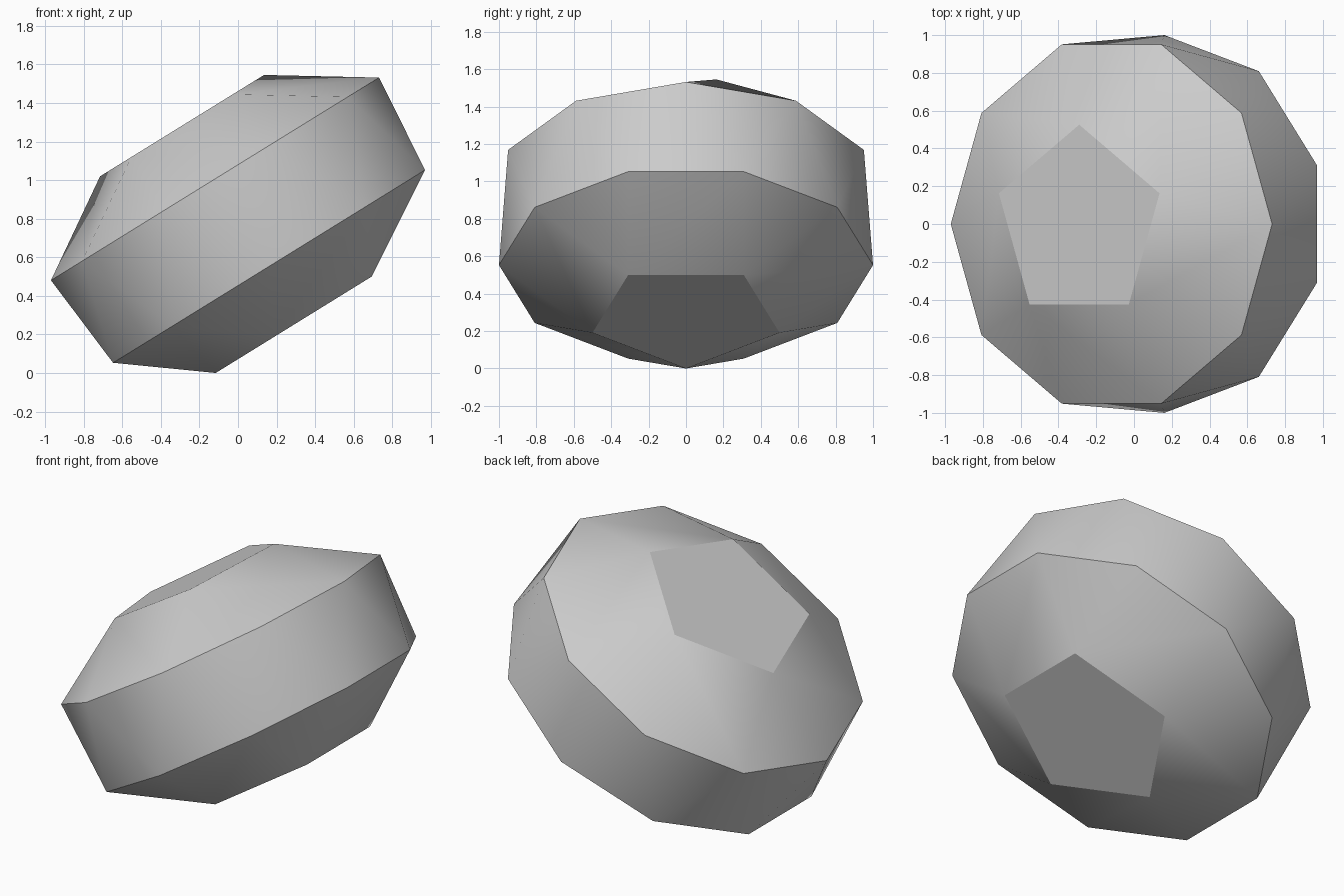
import bpy
import bmesh
from math import sin, cos, radians, sqrt
from mathutils import Matrix

old = bpy.data.objects.get("Cube")
if old:
    bpy.data.objects.remove(old, do_unlink=True)

# Unit decagon radius fixes every other proportion
EDGE = 2 * sin(radians(18))
PENT_R = EDGE / (2 * sin(radians(36)))
CUP_H = EDGE * sqrt((5 - sqrt(5)) / 10)
HALF_BAND = EDGE * 0.8624 / 2
TILT = radians(-31.717)

bm = bmesh.new()


def ring(count, radius, z, start):
    step = 360 / count
    angles = [radians(start + i * step) for i in range(count)]
    return [bm.verts.new((radius * cos(a), radius * sin(a), z)) for a in angles]


def cupola(pent, deca):
    """Pentagon cap with alternating triangles and squares down to a decagon."""
    bm.faces.new(pent)
    for i in range(5):
        a, b, c = (deca[(2 * i + k) % 10] for k in range(3))
        p, q = pent[i], pent[(i + 1) % 5]
        bm.faces.new((p, a, b))
        bm.faces.new((p, b, c, q))


# Four rings, the lower half turned by half a decagon step
top_cap = ring(5, PENT_R, HALF_BAND + CUP_H, 18)
top_rim = ring(10, 1, HALF_BAND, 0)
low_rim = ring(10, 1, -HALF_BAND, 18)
low_cap = ring(5, PENT_R, -HALF_BAND - CUP_H, 36)

cupola(top_cap, top_rim)
cupola(low_cap, low_rim)

# Zigzag band of triangles between the two rims
for i in range(10):
    j = (i + 1) % 10
    bm.faces.new((top_rim[i], low_rim[i], top_rim[j]))
    bm.faces.new((top_rim[j], low_rim[i], low_rim[j]))

bmesh.ops.recalc_face_normals(bm, faces=bm.faces)

# Lean the solid over and rest it on the ground
bmesh.ops.rotate(bm, verts=bm.verts, cent=(0, 0, 0), matrix=Matrix.Rotation(TILT, 3, "Y"))
xs = [v.co.x for v in bm.verts]
shift = (-(min(xs) + max(xs)) / 2, 0, -min(v.co.z for v in bm.verts))
bmesh.ops.translate(bm, verts=bm.verts, vec=shift)

mesh = bpy.data.meshes.new("faceted_solid")
bm.to_mesh(mesh)
bm.free()
solid = bpy.data.objects.new("faceted_solid", mesh)
bpy.context.collection.objects.link(solid)

# Plain grey finish
grey = bpy.data.materials.new("plain_grey")
grey.use_nodes = True
colour = (0.6, 0.6, 0.6, 1)
grey.diffuse_color = colour
grey.node_tree.nodes["Principled BSDF"].inputs["Base Color"].default_value = colour
mesh.materials.append(grey)

# Soften the shallow edges only
bpy.ops.object.select_all(action="DESELECT")
solid.select_set(True)
bpy.context.view_layer.objects.active = solid
bpy.ops.object.shade_smooth_by_angle(angle=radians(30))
